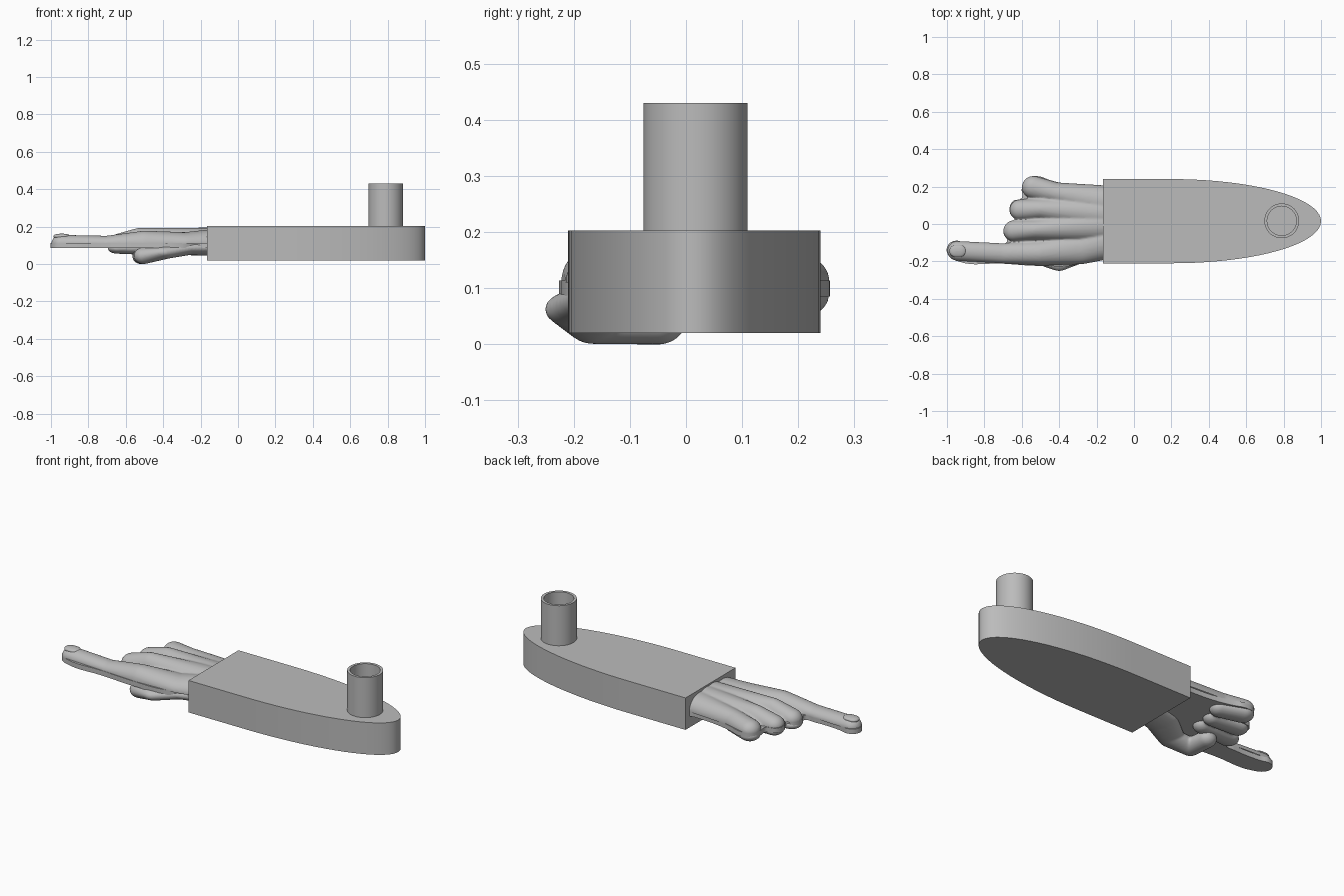
import bpy
import bmesh
from math import sin, cos, pi
from mathutils import Matrix, Vector

cube = bpy.data.objects.get("Cube")
if cube:
    bpy.data.objects.remove(cube, do_unlink=True)

grey = bpy.data.materials.new("plain grey")
grey.use_nodes = True
grey.diffuse_color = (0.5, 0.5, 0.5, 1)
grey.node_tree.nodes["Principled BSDF"].inputs["Base Color"].default_value = (0.5, 0.5, 0.5, 1)


def add_object(name, data):
    obj = bpy.data.objects.new(name, data)
    bpy.context.collection.objects.link(obj)
    return obj


def finish(obj, angle=0.6):
    obj.data.materials.clear()
    obj.data.materials.append(grey)
    bpy.ops.object.select_all(action='DESELECT')
    obj.select_set(True)
    bpy.context.view_layer.objects.active = obj
    bpy.ops.object.shade_smooth_by_angle(angle=angle)


def from_bmesh(name, bm):
    bmesh.ops.recalc_face_normals(bm, faces=bm.faces)
    mesh = bpy.data.meshes.new(name)
    bm.to_mesh(mesh)
    bm.free()
    return add_object(name, mesh)


def bake(obj):
    """Replace an object's data with its evaluated mesh."""
    depsgraph = bpy.context.evaluated_depsgraph_get()
    mesh = bpy.data.meshes.new_from_object(obj.evaluated_get(depsgraph))
    name = obj.name
    bpy.data.objects.remove(obj, do_unlink=True)
    return add_object(name, mesh)


def limb(bm, points):
    """Join ellipsoids (x, y, z, radius, half height) by tapered hulls."""
    for pair in zip(points, points[1:]):
        part = bmesh.new()
        for x, y, z, r, h in pair:
            place = Matrix.Translation((x, y, z)) @ Matrix.Diagonal((r, r, h, 1))
            bmesh.ops.create_uvsphere(part, u_segments=24, v_segments=14, radius=1, matrix=place)
        bmesh.ops.delete(part, geom=part.faces[:], context='FACES_ONLY')
        bmesh.ops.delete(part, geom=part.edges[:], context='EDGES_FACES')
        bmesh.ops.convex_hull(part, input=part.verts[:])
        loose = [v for v in part.verts if not v.link_faces]
        bmesh.ops.delete(part, geom=loose, context='VERTS')
        temp = bpy.data.meshes.new("temp")
        part.to_mesh(temp)
        part.free()
        bm.from_mesh(temp)
        bpy.data.meshes.remove(temp)


def sculpt(name, limbs, smoothing, cut=None):
    """Blend limbs into one smooth skin, optionally cut off below a height."""
    bm = bmesh.new()
    for points in limbs:
        limb(bm, points)
    obj = from_bmesh(name, bm)
    remesh = obj.modifiers.new("Remesh", 'REMESH')
    remesh.mode = 'VOXEL'
    remesh.voxel_size = 0.006
    smooth = obj.modifiers.new("Smooth", 'SMOOTH')
    smooth.iterations = smoothing
    obj = bake(obj)
    if cut is not None:
        bm = bmesh.new()
        bm.from_mesh(obj.data)
        bmesh.ops.bisect_plane(bm, geom=bm.verts[:] + bm.edges[:] + bm.faces[:],
                               plane_co=(0, 0, cut), plane_no=(0, 0, 1), clear_inner=True)
        bm.to_mesh(obj.data)
        bm.free()
    finish(obj, 1.0)


# Sleeve block with an elliptical end
bm = bmesh.new()
mid = 0.015
outline = [(-0.165, mid - 0.225), *[(0.2 + 0.8 * sin(t * pi / 40), mid - 0.225 * cos(t * pi / 40))
                                    for t in range(41)], (-0.165, mid + 0.225)]
base = bm.faces.new([bm.verts.new((x, y, 0.02)) for x, y in outline])
top = bmesh.ops.extrude_face_region(bm, geom=[base], use_keep_orig=True)
bmesh.ops.translate(bm, vec=(0, 0, 0.182), verts=[g for g in top["geom"] if isinstance(g, bmesh.types.BMVert)])
finish(from_bmesh("sleeve", bm))

# Hollow post on the sleeve
bm = bmesh.new()
verts = [bm.verts.new((0.79 + r, 0.017, z)) for r, z in
         [(0.093, 0.19), (0.093, 0.43), (0.078, 0.43), (0.078, 0.204), (0, 0.204)]]
edges = [bm.edges.new(pair) for pair in zip(verts, verts[1:])]
bmesh.ops.spin(bm, geom=verts + edges, cent=(0.79, 0.017, 0), axis=(0, 0, 1), angle=2 * pi, steps=48)
bmesh.ops.remove_doubles(bm, verts=bm.verts, dist=0.0005)
finish(from_bmesh("hollow_post", bm))

# Flat lower layer of the hand, with a pointing finger and three knuckles
hand_outline = [(-.12, -.175), (-.22, -.18), (-.3, -.215), (-.5, -.224), (-.7, -.212), (-.95, -.197),
                (-.997, -.16), (-.995, -.115), (-.96, -.09), (-.9, -.1), (-.74, -.104), (-.68, -.095),
                (-.697, -.05), (-.68, 0), (-.64, .02), (-.664, .06), (-.65, .12), (-.6, .14),
                (-.6, .19), (-.57, .245), (-.51, .255), (-.45, .235), (-.35, .212), (-.2, .2), (-.12, .2)]
curve = bpy.data.curves.new("hand_layer", 'CURVE')
curve.dimensions = '2D'
curve.fill_mode = 'BOTH'
curve.extrude = 0.014
curve.resolution_u = 5
spline = curve.splines.new('BEZIER')
spline.bezier_points.add(len(hand_outline) - 1)
spline.use_cyclic_u = True
for point, (x, y) in zip(spline.bezier_points, hand_outline):
    point.co = (x, y, 0)
    point.handle_left_type = point.handle_right_type = 'AUTO'
hand_layer = add_object("hand_layer", curve)
hand_layer.location.z = 0.099
hand_layer = bake(hand_layer)
hand_layer.data.transform(Matrix.Translation((0, 0, 0.099)))
finish(hand_layer)

# Rounded back of the hand
Z = 0.11
sculpt("hand_back", [
    [(-.945, -.144, Z, .053, .046), (-.7, -.157, Z, .054, .041), (-.5, -.155, Z, .068, .068),
     (-.28, -.13, Z, .085, .06), (-.1, -.08, Z, .1, .08)],
    [(-.643, -.036, Z, .056, .05), (-.53, -.03, Z, .06, .083), (-.1, 0, Z, .1, .085)],
    [(-.61, .076, Z, .055, .048), (-.5, .08, Z, .06, .077), (-.1, .05, Z, .1, .085)],
    [(-.54, .197, Z, .06, .052), (-.42, .165, Z, .058, .062), (-.1, .105, Z, .098, .08)],
    [(-.1, -.08, Z, .1, .082), (-.1, .105, Z, .098, .082)],
], 8, cut=Z)

# Fingernail plate
sculpt("fingernail", [[(-.955, -.144, .148, .034, .014), (-.93, -.144, .148, .034, .014)]], 2)

# Fingers folded under the palm
F = 0.085
sculpt("folded_fingers", [
    [(-.643, -.036, F, .054, .03), (-.46, -.02, F, .048, .036)],
    [(-.61, .076, F, .053, .032), (-.45, .07, F, .048, .036)],
    [(-.54, .197, F, .058, .038), (-.42, .16, F, .05, .036)],
], 3)

# Thumb folded across the fingers
sculpt("thumb", [
    [(-.1, -.07, .09, .08, .045), (-.28, -.12, .085, .085, .038), (-.4, -.184, .062, .068, .036),
     (-.505, -.165, .044, .052, .044), (-.515, -.05, .041, .05, .042)],
], 4)
